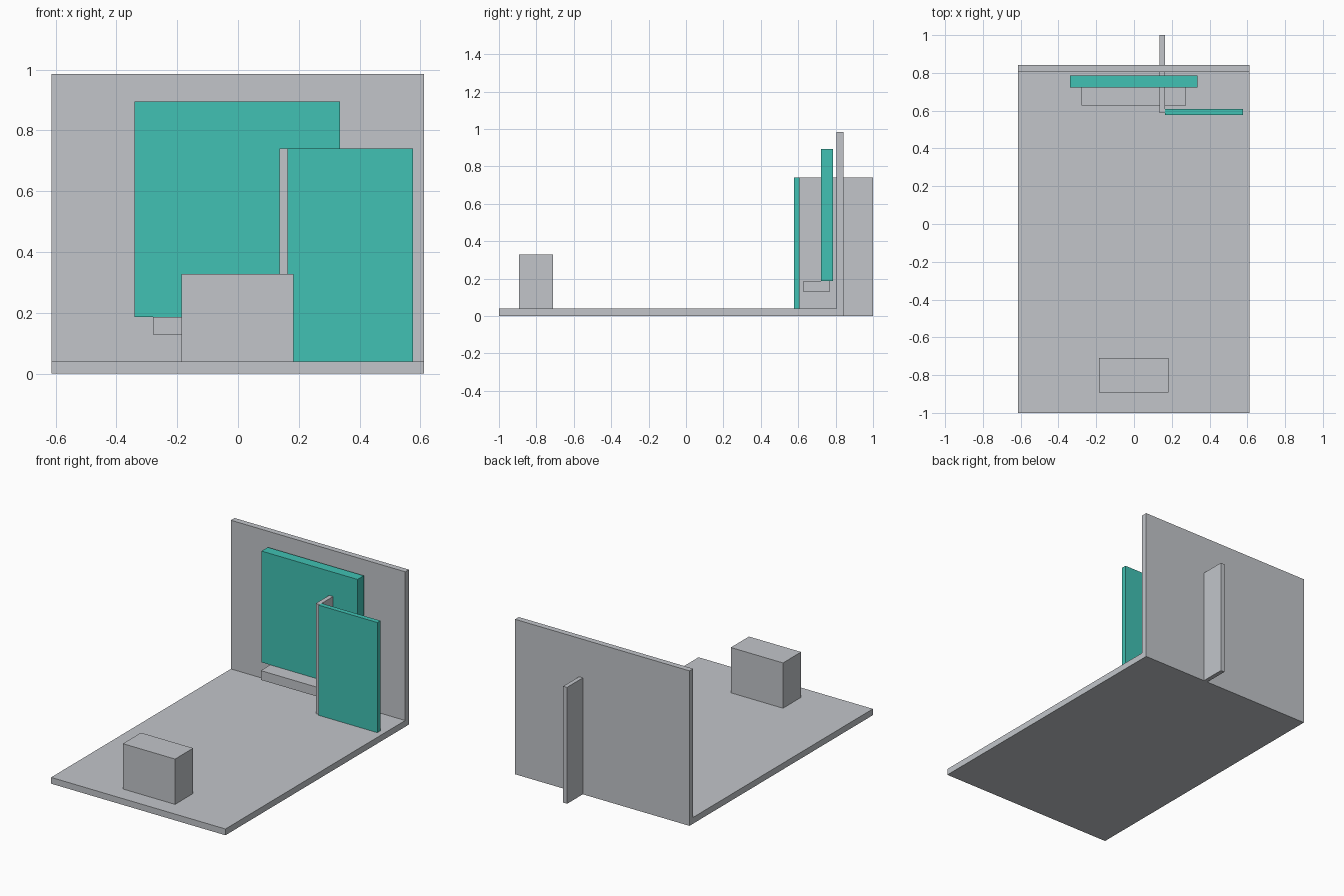
import bpy

if "Cube" in bpy.data.objects:
    bpy.data.objects.remove(bpy.data.objects["Cube"])


def material(name, rgb):
    mat = bpy.data.materials.new(name)
    mat.diffuse_color = (*rgb, 1.0)
    mat.use_nodes = True
    mat.node_tree.nodes["Principled BSDF"].inputs["Base Color"].default_value = mat.diffuse_color
    return mat


GREY = material("light_grey", (0.54, 0.56, 0.59))
TEAL = material("teal", (0.052, 0.535, 0.452))


def box(name, x, y, z, mat):
    """Box spanning the given (min, max) ranges."""
    spans = (x, y, z)
    bpy.ops.mesh.primitive_cube_add(size=1, location=[(a + b) / 2 for a, b in spans])
    obj = bpy.context.object
    obj.name = name
    obj.scale = [b - a for a, b in spans]
    bpy.ops.object.transform_apply(location=False, rotation=False, scale=True)
    obj.data.materials.append(mat)
    return obj


# Floor slab and back wall
box("floor", (-0.614, 0.612), (-1.0, 0.805), (0.0, 0.04), GREY)
box("back_wall", (-0.614, 0.612), (0.805, 0.842), (0.0, 0.985), GREY)

# Free-standing block near the front
box("front_block", (-0.185, 0.182), (-0.892, -0.71), (0.04, 0.328), GREY)

# Large panel hanging before the wall, with its ledge
box("large_panel", (-0.34, 0.335), (0.722, 0.785), (0.187, 0.894), TEAL)
box("ledge", (-0.279, 0.275), (0.627, 0.768), (0.128, 0.187), GREY)

# Fin passing through the wall, carrying the smaller panel
box("fin", (0.136, 0.163), (0.587, 1.0), (0.0, 0.74), GREY)
box("small_panel", (0.163, 0.576), (0.577, 0.608), (0.002, 0.74), TEAL)
